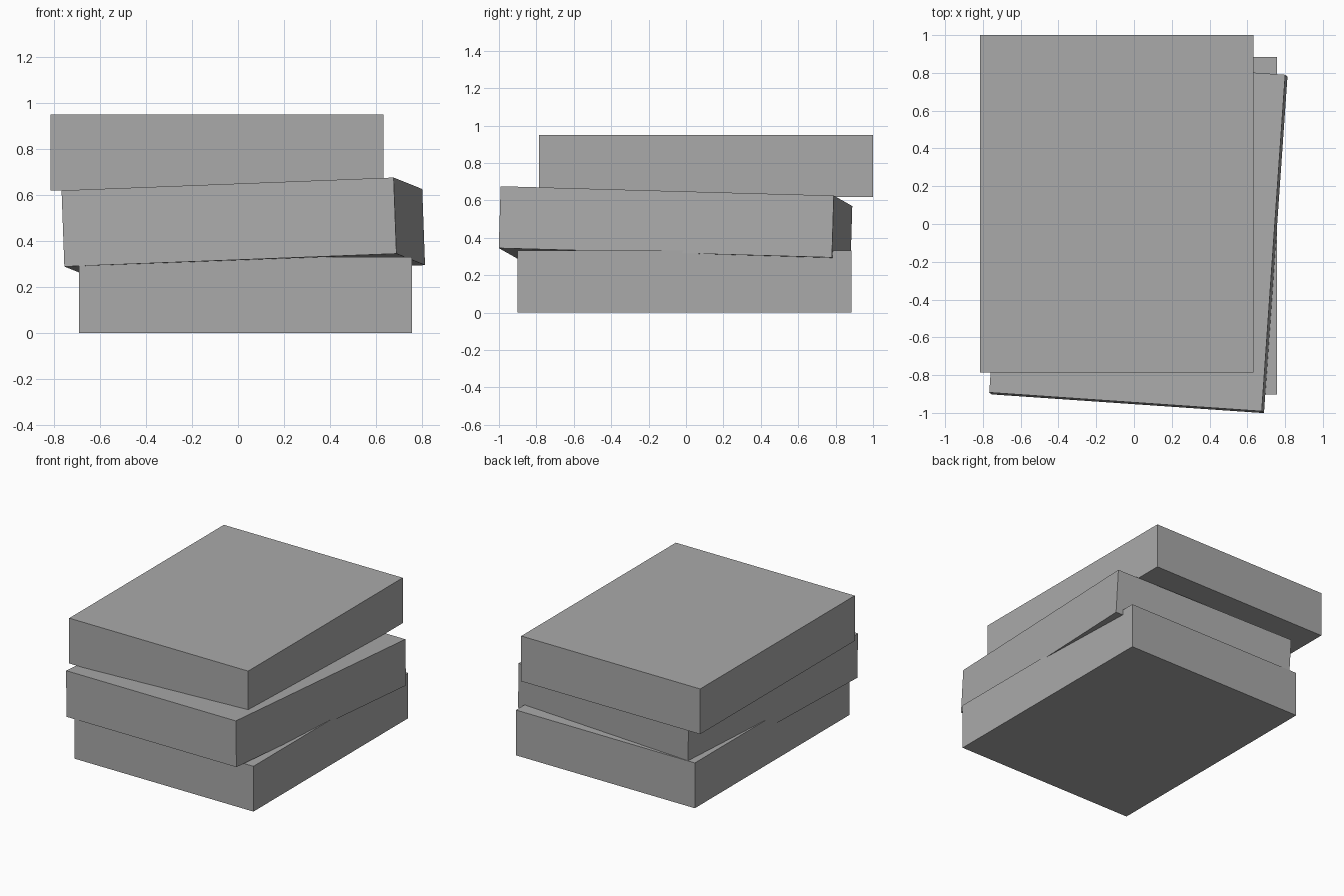
import bpy

cube = bpy.data.objects.get("Cube")
if cube:
    bpy.data.objects.remove(cube, do_unlink=True)

# Single plain grey
grey = bpy.data.materials.new("plain grey")
grey.use_nodes = True
colour = (0.4, 0.4, 0.4, 1)
grey.diffuse_color = colour
grey.node_tree.nodes["Principled BSDF"].inputs["Base Color"].default_value = colour

SIZE = (1.447, 1.786, 0.331)


def slab(name, centre, rotation=(0, 0, 0)):
    bpy.ops.mesh.primitive_cube_add(size=1, location=centre, rotation=rotation)
    ob = bpy.context.object
    ob.name = name
    ob.scale = SIZE
    ob.data.materials.append(grey)
    return ob


# Stack of three equal slabs, the middle one twisted and tilted
slab("bottom_slab", (0.033, -0.009, 0.1655))
slab("middle_slab", (0.023, -0.056, 0.457), (-0.028, -0.0387, -0.0686))
slab("top_slab", (-0.091, 0.107, 0.784))
